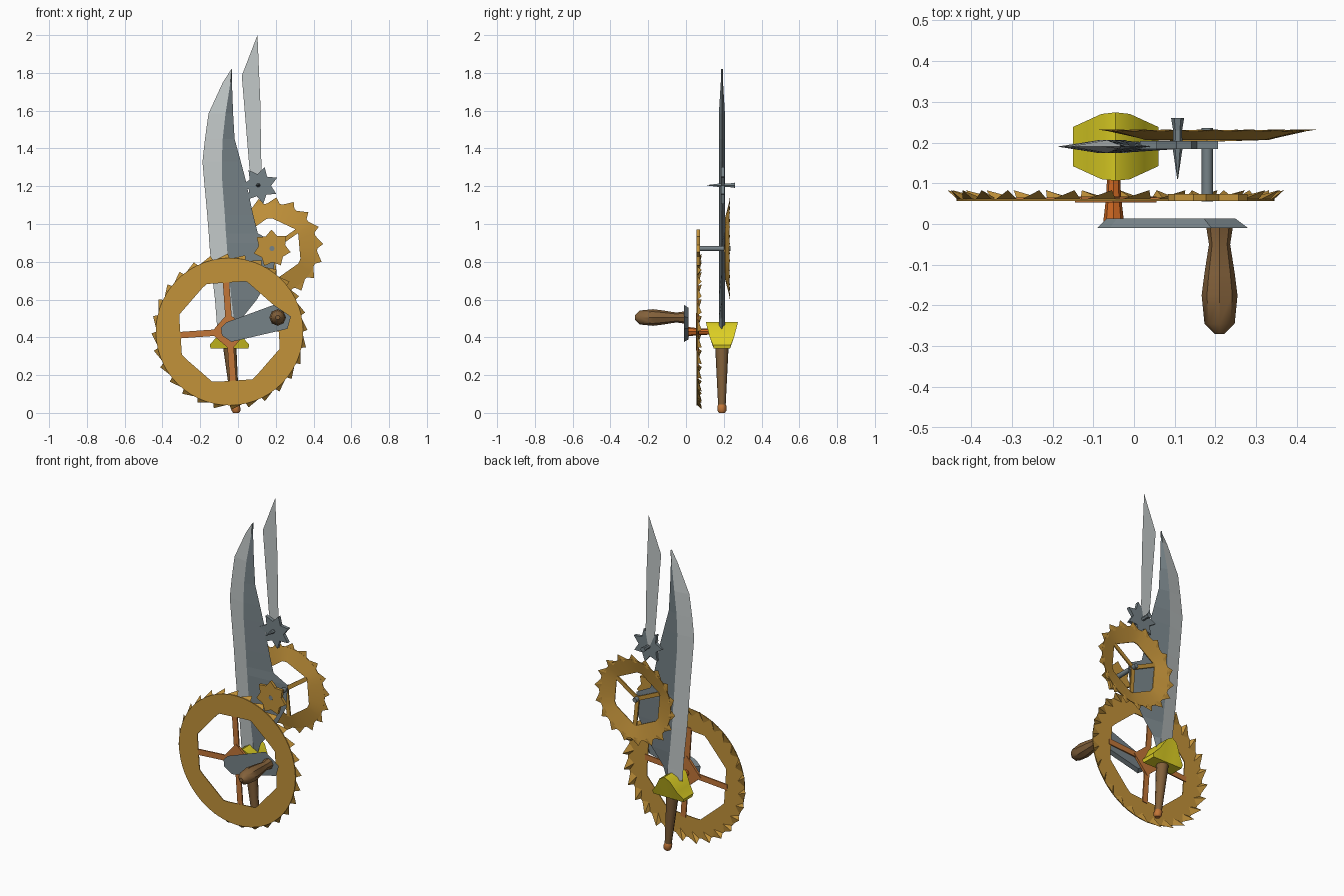
import bpy, bmesh, math
from math import sin, cos, pi, radians

if "Cube" in bpy.data.objects:
    bpy.data.objects.remove(bpy.data.objects["Cube"])


def lin(c):
    c /= 255
    return c / 12.92 if c <= 0.04045 else ((c + 0.055) / 1.055) ** 2.4


def material(name, r, g, b):
    m = bpy.data.materials.new(name)
    m.diffuse_color = (lin(r), lin(g), lin(b), 1)
    m.use_nodes = True
    m.node_tree.nodes["Principled BSDF"].inputs["Base Color"].default_value = m.diffuse_color
    return m


GOLD = material("gold", 194, 146, 58)
COPPER = material("copper", 194, 118, 56)
ORANGE = material("orange", 206, 104, 34)
STEEL = material("dark_steel", 118, 130, 135)
SILVER = material("silver", 194, 200, 200)
WOOD = material("brown_wood", 130, 96, 58)
YELLOW = material("yellow", 222, 208, 36)


def build(name, verts, faces, mats, rule=None, smooth=0):
    mesh = bpy.data.meshes.new(name)
    mesh.from_pydata(verts, [], faces)
    bm = bmesh.new()
    bm.from_mesh(mesh)
    bmesh.ops.recalc_face_normals(bm, faces=bm.faces)
    bm.to_mesh(mesh)
    bm.free()
    for m in mats:
        mesh.materials.append(m)
    if rule:
        for p in mesh.polygons:
            p.material_index = rule(p)
    ob = bpy.data.objects.new(name, mesh)
    bpy.context.collection.objects.link(ob)
    if smooth:
        bpy.ops.object.select_all(action='DESELECT')
        ob.select_set(True)
        bpy.context.view_layer.objects.active = ob
        bpy.ops.object.shade_smooth_by_angle(angle=radians(smooth))
    return ob


def loft(name, rings, mat, smooth=0):
    """Closed rings of equal length joined and capped."""
    n = len(rings[0])
    faces = [(i * n + j, i * n + (j + 1) % n, (i + 1) * n + (j + 1) % n, (i + 1) * n + j)
             for i in range(len(rings) - 1) for j in range(n)]
    faces += [tuple(range(n)), tuple(range((len(rings) - 1) * n, len(rings) * n))]
    return build(name, [v for r in rings for v in r], faces, [mat], smooth=smooth)


def turned(name, x, z, profile, sides, mat, smooth=0):
    """Round part along y from (y, radius) pairs."""
    return loft(name, [[(x + r * cos(2 * pi * k / sides), y, z + r * sin(2 * pi * k / sides))
                        for k in range(sides)] for y, r in profile], mat, smooth)


def plate(name, pts, y0, y1, mat, back=1.0):
    """Outline in x, z with thickness in y and an optionally smaller back."""
    cx = sum(p[0] for p in pts) / len(pts)
    cz = sum(p[1] for p in pts) / len(pts)
    return loft(name, [[(x, y0, z) for x, z in pts],
                       [(cx + (x - cx) * back, y1, cz + (z - cz) * back) for x, z in pts]], mat)


def star(x, z, r0, r1, n, start):
    return [(x + (r1 if k % 2 else r0) * cos(start + k * pi / n),
             z + (r1 if k % 2 else r0) * sin(start + k * pi / n)) for k in range(2 * n)]


def rim(name, x, z, outer, y_out, apothem, y_in, sides, turn, n, thick):
    """Ring with a round outside and a polygonal hole."""
    rings = [[], [], [], []]
    step = 2 * pi / sides
    for k in range(n):
        a = 2 * pi * k / n
        ri = apothem / cos(((a - turn + step / 2) % step) - step / 2)
        for ring, (r, y) in zip(rings, ((outer, y_out), (ri, y_in),
                                        (ri, y_in + thick), (outer, y_out + thick))):
            ring.append((x + r * cos(a), y, z + r * sin(a)))
    faces = [(i * n + j, i * n + (j + 1) % n, ((i + 1) % 4) * n + (j + 1) % n, ((i + 1) % 4) * n + j)
             for i in range(4) for j in range(n)]
    return build(name, [v for r in rings for v in r], faces, [GOLD], smooth=25)


def teeth(name, x, z, n, r_in, r_base, y_base, r_tip, y_tip, lean):
    """Leaning pyramid teeth around a rim."""
    verts, faces = [], []
    step = 2 * pi / n
    for k in range(n):
        a = k * step
        for r, t, y in ((r_base, a, y_base), (r_base, a + step * .85, y_base),
                        (r_in, a + step / 2, y_base + .004), (r_tip, a + step * lean, y_tip)):
            verts.append((x + r * cos(t), y, z + r * sin(t)))
        b = 4 * k
        faces += [(b, b + 1, b + 2), (b, b + 1, b + 3), (b + 1, b + 2, b + 3), (b + 2, b, b + 3)]
    return build(name, verts, faces, [GOLD])


def spokes(name, x, z, angles, r0, r1, w, y0, y1, depth, mat):
    for a in angles:
        a = radians(a)
        d, s = (cos(a), sin(a)), (-sin(a) * w, cos(a) * w)
        rings = [[(x + d[0] * r + s[0] * q, y + t, z + d[1] * r + s[1] * q)
                  for q, t in ((-1, 0), (1, 0), (1, depth), (-1, depth))]
                 for r, y in ((r0, y0), (r1, y1))]
        loft(name, rings, mat)


# Large front wheel
WX, WZ = -.045, .43
rim("large_rim", WX, WZ, .39, .056, .26, .056, 8, radians(4), 56, .005)
teeth("large_teeth", WX, WZ, 28, .35, .388, .06, .413, .083, .1)
spokes("large_spoke", WX, WZ, (4, 94, 184, 274), .05, .275, .017, .057, .057, .008, COPPER)
plate("large_hub", [(WX + .1 * cos(radians(a)), WZ + .1 * sin(radians(a)))
                    for a in (4, 94, 184, 274)], .053, .068, COPPER)
turned("large_axle", WX - .005, WZ, [(.0, .026), (.07, .018), (.17, .014)], 8, ORANGE)

# Crank arm and handle
plate("crank_arm", [(-.09, .45), (-.06, .48), (.19, .572), (.28, .51), (.262, .445), (-.035, .376),
                    (-.085, .41)], -.01, .014, STEEL, .85)
turned("crank_handle", .21, .505, [(-.005, .033), (-.05, .026), (-.12, .037), (-.175, .044),
                                   (-.245, .037), (-.27, .012)], 8, WOOD, 40)

# Rear wheel, dished
SX, SZ = .18, .87
rim("rear_rim", SX, SZ, .24, .227, .145, .206, 6, radians(5), 36, .004)
teeth("rear_teeth", SX, SZ, 18, .225, .238, .227, .272, .232, .25)
spokes("rear_spoke", SX, SZ, (35, 155, 275), 0, .165, .012, .202, .206, .008, GOLD)
turned("rear_axle", SX, SZ, [(.055, .014), (.235, .014)], 8, STEEL, 50)
plate("pinion", star(SX, SZ, .1, .072, 7, radians(92)), .056, .074, GOLD)

# Blade: rows of z, left edge, ridge, right edge
Y = .19
rows = [(.44, -.11, -.02, .0), (.50, -.114, -.022, .02), (.60, -.122, -.035, .1),
        (.76, -.14, -.05, .19), (.90, -.152, -.06, .2), (.95, -.155, -.064, .105),
        (1.05, -.163, -.07, .08), (1.235, -.18, -.084, .04), (1.33, -.188, -.086, .015),
        (1.45, -.175, -.081, -.018), (1.585, -.156, -.066, -.026), (1.75, -.08, -.04, -.032),
        (1.82, -.035, -.034, -.033)]
vs, fs = [], []
for z, l, m, r in rows:
    t = .016 if z < 1.7 else .006
    vs += [(l, Y, z), (m, Y - t, z), (r, Y, z), (m, Y + t, z)]
for i in range(len(rows) - 1):
    for j in range(4):
        fs.append((i * 4 + j, i * 4 + (j + 1) % 4, i * 4 + 4 + (j + 1) % 4, i * 4 + 4 + j))
fs += [(0, 1, 2, 3), tuple(range(len(vs) - 4, len(vs)))]
build("blade", vs, fs, [STEEL, SILVER], lambda p: 1 if p.normal.x < -.04 else 0)

# Saddle-shaped guard, wide on top and drooping at the ends
guard = []
for dx, top, half in ((-.105, .36, .048), (-.07, .40, .064), (-.035, .46, .08), (0, .48, .084),
                      (.035, .46, .08), (.07, .40, .064), (.105, .36, .048)):
    low = .34
    guard.append([(WX + dx, Y - half, top), (WX + dx, Y + half, top),
                  (WX + dx * .95, Y + .043, low), (WX + dx * .95, Y - .043, low)])
loft("guard", guard, YELLOW, 30)


# Grip and pommel, leaning slightly
def upright(name, sections, mat):
    loft(name, [[(x + r * cos(k * pi / 4), Y + r * sin(k * pi / 4), z) for k in range(8)]
                for z, x, r in sections], mat, 50)


upright("grip", [(.04, -.014, .02), (.2, -.03, .028), (.36, -.045, .036)], WOOD)
upright("pommel", [(.0, -.01, .016), (.012, -.01, .024), (.036, -.013, .024), (.048, -.014, .018)], COPPER)

# Star wheel with its pin and the flat upright shard
plate("star_wheel", star(.115, 1.205, .1, .06, 7, radians(75)), .184, .204, STEEL)
turned("star_pin", .107, 1.205, [(.11, .001), (.185, .012), (.23, .011), (.26, .016)], 6, STEEL)
build("shard", [(.105, .209, 1.19), (.124, .209, 1.29), (.118, .209, 1.65), (.103, .209, 2.0),
                (.02, .209, 1.785), (.061, .209, 1.29)], [(0, 1, 2, 3, 4, 5)], [SILVER])
